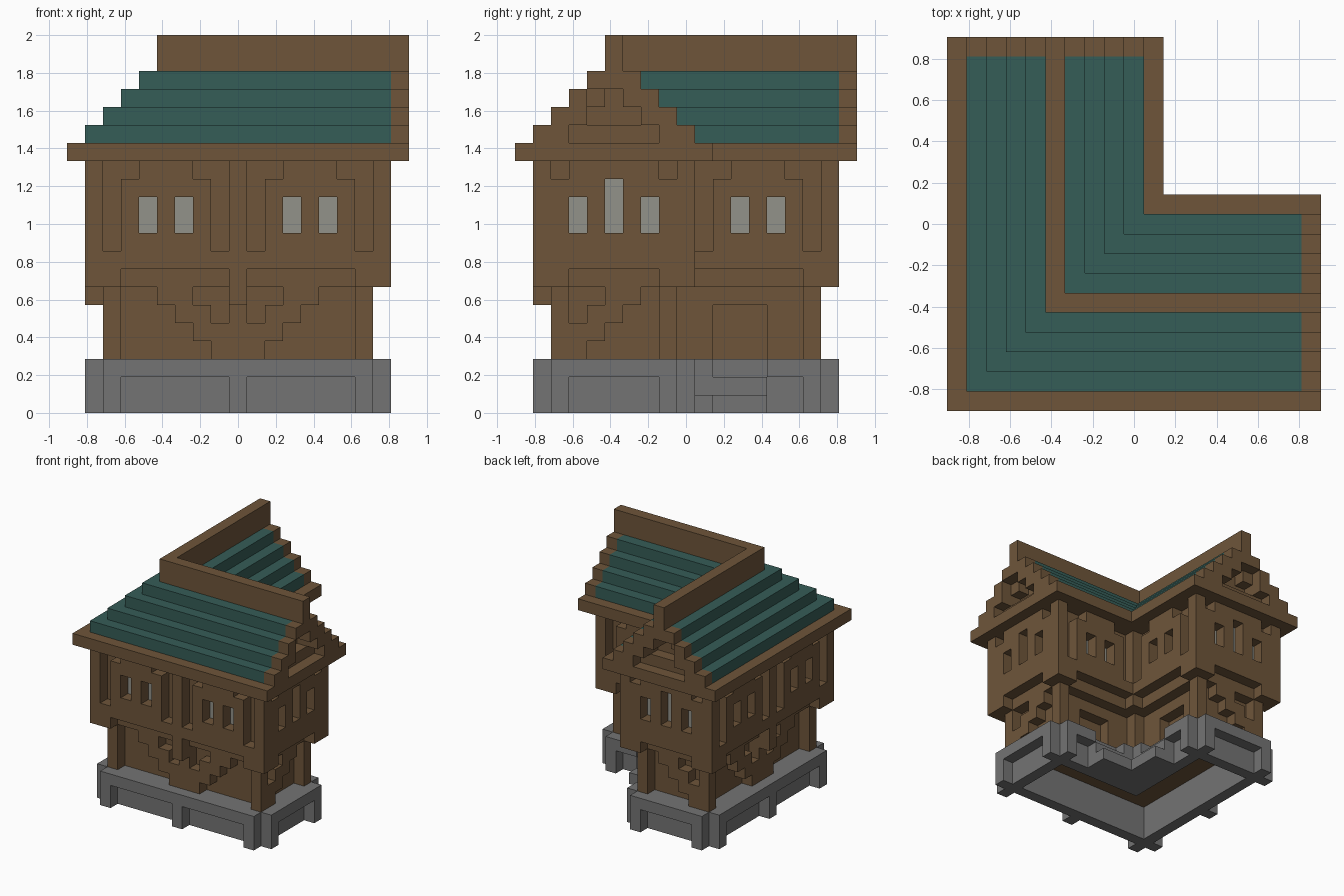
import bpy
import bmesh
from mathutils import Vector

if "Cube" in bpy.data.objects:
    bpy.data.objects.remove(bpy.data.objects["Cube"], do_unlink=True)

U = 2 / 21          # size of one building block
N = 19              # blocks along each side of the plot
cells = {}          # block position -> part name


def fill(part, x, y, z):
    """Fill a box of blocks with a part (None carves), on both wings of the house."""
    for i in range(*x):
        for j in range(*y):
            for k in range(*z):
                for key in ((i, j, k), (j, i, k)):
                    if part:
                        cells[key] = part
                    else:
                        cells.pop(key, None)


def one(i):
    return (i, i + 1)


# Foundation: hollow ring with a projecting band on legs
fill("foundation", (2, 17), (2, 9), (0, 3))
fill(None, (3, 16), (3, 8), (0, 3))
fill("foundation", (2, 17), one(1), (2, 3))
fill("foundation", one(17), (2, 9), (2, 3))
fill("foundation", (9, 17), one(9), (2, 3))
for i in (2, 9, 16):
    fill("foundation", one(i), one(1), (0, 2))
for j in (2, 8):
    fill("foundation", one(17), one(j), (0, 2))
fill("foundation", one(16), one(9), (0, 2))

# Door steps in the courtyard
fill(None, (11, 14), one(9), (2, 3))
fill("steps", (9, 14), one(9), (0, 2))
fill("steps", (10, 14), one(10), one(0))

# Ground floor: set-back walls, corner posts, doorway
fill("ground_floor", (3, 16), (3, 8), (3, 7))
for i, j in ((2, 2), (16, 2), (16, 8), (8, 8), (9, 2)):
    fill("ground_floor", one(i), one(j), (3, 7))
fill(None, (11, 14), one(7), (3, 6))

# Diagonal timber braces
for s in range(4):
    a, b = max(0, s - 1), s + 1
    fill("ground_floor", (10 + a, 10 + b), one(2), one(3 + s))
    fill("ground_floor", (9 - b, 9 - a), one(2), one(3 + s))
    fill("ground_floor", one(16), (3 + a, 3 + b), one(3 + s))

# Upper floor: overhanging walls on corner brackets
fill("upper_floor", (1, 18), (1, 10), (8, 14))
fill("upper_floor", (2, 17), (2, 9), one(7))
for x, y in (((1, 3), (1, 3)), ((16, 18), (1, 3)), ((16, 18), (8, 10)), ((8, 10), (8, 10))):
    fill("upper_floor", x, y, one(7))
fill("upper_floor", one(9), one(1), (6, 8))

# Sunken panels beside the posts
for i, corner in ((2, 3), (8, 7), (10, 11), (16, 15)):
    for j in ((1, 9) if i > 9 else (1,)):
        fill(None, one(i), one(j), (9, 14))
        fill(None, one(corner), one(j), one(13))
for j in (2, 8):
    fill(None, one(17), one(j), one(13))

# Windows: an opening with a pane one block behind it
for i in (4, 6, 12, 14):
    fill(None, one(i), one(1), (10, 12))
    fill("window_panes", one(i), one(2), (10, 12))
for i in (12, 14):
    fill(None, one(i), one(9), (10, 12))
    fill("window_panes", one(i), one(8), (10, 12))
for j, top in ((3, 12), (5, 13), (7, 12)):
    fill(None, one(17), one(j), (10, top))
    fill("window_panes", one(16), one(j), (10, top))

# Roof: eaves, stepped tiles with timber gable ends, and ridge
fill("roof_timber", (0, 19), (0, 11), one(14))
for k in range(1, 5):
    fill("roof_tiles", (k, 18), (k, 11 - k), one(14 + k))
for k in range(1, 5):
    fill("roof_timber", (18, 19), (k, 11 - k), one(14 + k))
    fill("roof_timber", (k + 1, 18), (k + 1, 10 - k), one(14 + k))
fill("roof_timber", (5, 19), one(5), (19, 21))

# Gable recesses
fill(None, one(18), (3, 8), one(15))
fill(None, (17, 19), (4, 7), one(16))
fill(None, (17, 19), one(5), one(17))
fill(None, one(18), one(4), one(17))


def material(name, rgb):
    m = bpy.data.materials.new(name)
    m.use_nodes = True
    m.diffuse_color = (*rgb, 1)
    m.node_tree.nodes["Principled BSDF"].inputs["Base Color"].default_value = (*rgb, 1)
    return m


timber = material("brown timber", (0.156, 0.091, 0.042))
tiles = material("teal tiles", (0.036, 0.109, 0.095))
stone = material("grey stone", (0.174, 0.174, 0.174))
glass = material("pale glass", (0.29, 0.29, 0.255))
colours = {"foundation": stone, "steps": stone, "ground_floor": timber,
           "upper_floor": timber, "window_panes": glass,
           "roof_tiles": tiles, "roof_timber": timber}

# Skin each part with its exposed block faces
for part, mat in colours.items():
    bm = bmesh.new()
    for cell, owner in cells.items():
        if owner != part:
            continue
        centre = Vector(cell) + Vector((0.5, 0.5, 0.5))
        for axis in range(3):
            for sign in (-1, 1):
                n = Vector((0, 0, 0))
                n[axis] = sign
                if tuple(int(c + d) for c, d in zip(cell, n)) in cells:
                    continue
                a = Vector((0, 0, 0))
                a[(axis + 1) % 3] = 0.5
                b = n.cross(a)
                mid = centre + n / 2
                corners = [mid + a + b, mid - a + b, mid - a - b, mid + a - b]
                shift = Vector((N / 2, N / 2, 0))
                bm.faces.new([bm.verts.new((p - shift) * U) for p in corners])
    bmesh.ops.remove_doubles(bm, verts=bm.verts, dist=0.001)
    mesh = bpy.data.meshes.new(part)
    bm.to_mesh(mesh)
    bm.free()
    mesh.materials.append(mat)
    bpy.context.collection.objects.link(bpy.data.objects.new(part, mesh))
